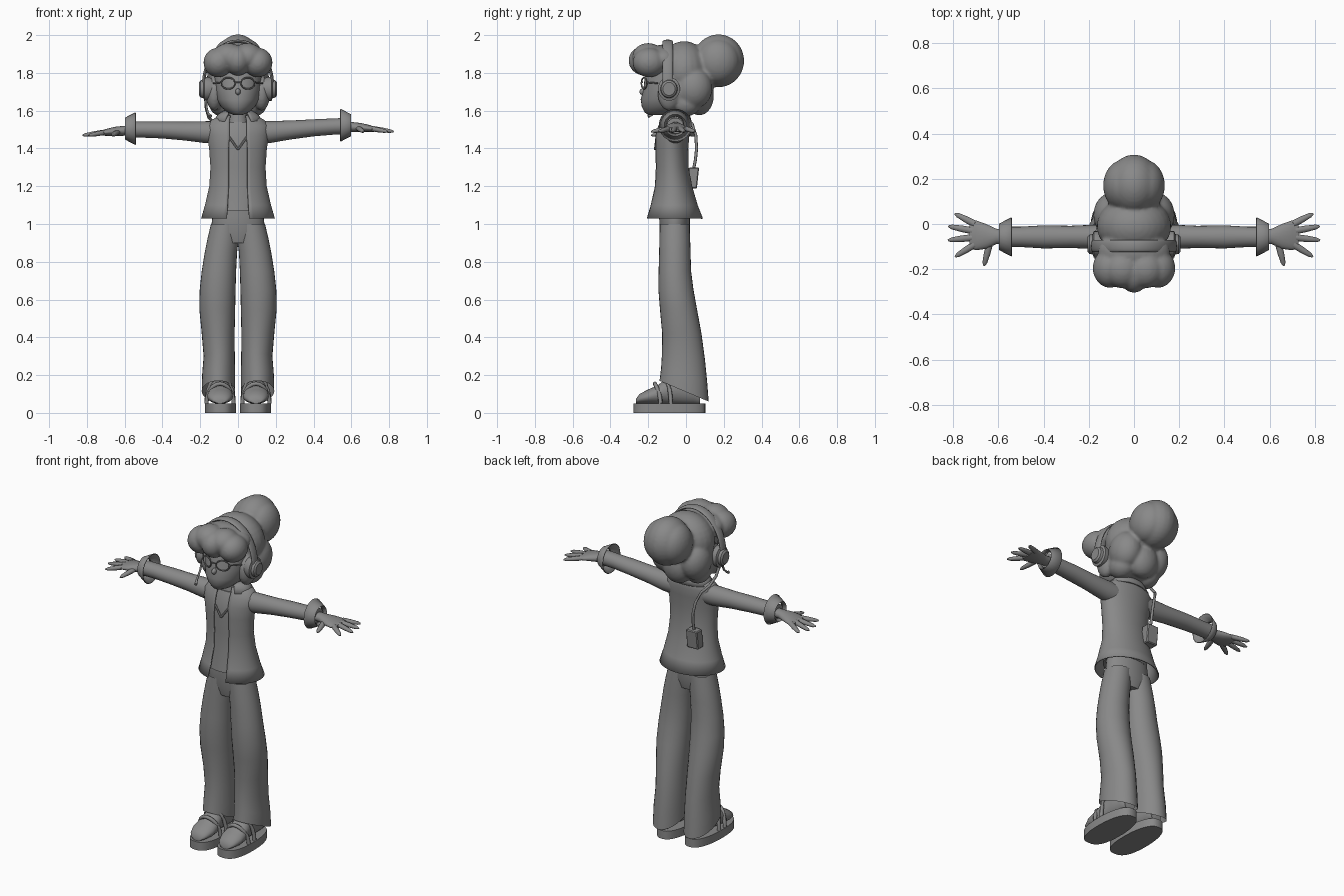
import bpy, bmesh, math
from mathutils import Vector as V

if "Cube" in bpy.data.objects:
    bpy.data.objects.remove(bpy.data.objects["Cube"])

grey = bpy.data.materials.new("plain grey")
grey.diffuse_color = (0.25, 0.25, 0.25, 1)
grey.use_nodes = True
grey.node_tree.nodes["Principled BSDF"].inputs["Base Color"].default_value = grey.diffuse_color


def finish(name, bm, smooth=True, angle=50):
    bmesh.ops.recalc_face_normals(bm, faces=bm.faces)
    me = bpy.data.meshes.new(name)
    bm.to_mesh(me)
    bm.free()
    me.materials.append(grey)
    ob = bpy.data.objects.new(name, me)
    bpy.context.collection.objects.link(ob)
    if smooth:
        bpy.ops.object.select_all(action='DESELECT')
        ob.select_set(True)
        bpy.context.view_layer.objects.active = ob
        bpy.ops.object.shade_smooth_by_angle(angle=math.radians(angle))
    return ob


def loft(name, rings, n=24, cap=True, gaps=None, angle=50):
    """Skin over rings (centre, u axis, v axis); gaps leave an opening at -v."""
    bm = bmesh.new()
    rows = []
    for i, (c, u, v) in enumerate(rings):
        c, u, v = V(c), V(u), V(v)
        row = []
        for k in range(n):
            if gaps:
                g = math.asin(min(1, gaps[i] / u.length))
                a = g + (2 * math.pi - 2 * g) * k / (n - 1)
            else:
                a = 2 * math.pi * k / n
            row.append(bm.verts.new(c + u * math.sin(a) - v * math.cos(a)))
        rows.append(row)
    for a, b in zip(rows, rows[1:]):
        for k in range(n - 1 if gaps else n):
            j = (k + 1) % n
            bm.faces.new((a[k], a[j], b[j], b[k]))
    if cap and not gaps:
        bm.faces.new(rows[0])
        bm.faces.new(rows[-1])
    return finish(name, bm, angle=angle)


def flat_ring(z, rx, y0, y1, x=0, tilt=0):
    return ((x, (y0 + y1) / 2, z), (rx, 0, 0), (0, (y1 - y0) / 2, tilt))


def tube(name, pts, radii, n=10, flat=1.0):
    """Round tube along points; flat squashes it vertically."""
    pts = [V(p) for p in pts]
    rings = []
    for i, p in enumerate(pts):
        t = (pts[min(i + 1, len(pts) - 1)] - pts[max(i - 1, 0)]).normalized()
        ref = V((0, 0, 1)) if abs(t.z) < 0.9 else V((0, 1, 0))
        u = t.cross(ref).normalized()
        r = radii[i] if isinstance(radii, (list, tuple)) else radii
        rings.append((p, u * r, u.cross(t) * r * flat))
    return loft(name, rings, n)


def ball(bm, c, r):
    vs = bmesh.ops.create_uvsphere(bm, u_segments=24, v_segments=16, radius=1)["verts"]
    for v in vs:
        v.co = V((c[0] + v.co.x * r[0], c[1] + v.co.y * r[1], c[2] + v.co.z * r[2]))


# Jacket with open front, flared hem
jacket_rows = [(1.03, .195, -.215, .09, .06), (1.1, .175, -.193, .062, .055),
               (1.2, .152, -.17, .033, .05), (1.3, .146, -.165, .014, .05),
               (1.4, .153, -.167, .012, .05), (1.47, .165, -.165, .018, .045),
               (1.52, .168, -.15, .022, .045), (1.55, .14, -.135, .018, .045),
               (1.575, .1, -.125, .01, .04)]
jacket = loft("jacket", [flat_ring(*r[:4]) for r in jacket_rows], 48, gaps=[r[4] for r in jacket_rows])
jacket.modifiers.new("cloth", 'SOLIDIFY').thickness = 0.006
# Shirt, neck and jacket collar
loft("shirt", [flat_ring(1.07, .135, -.178, .02), flat_ring(1.2, .135, -.16, .015),
               flat_ring(1.3, .13, -.156, .002), flat_ring(1.4, .138, -.158, 0),
               flat_ring(1.48, .14, -.152, .005), flat_ring(1.54, .1, -.125, 0)], 32)
loft("neck", [flat_ring(1.5, .06, -.13, -.02), flat_ring(1.56, .048, -.115, -.025),
              flat_ring(1.66, .045, -.11, -.02)], 20)
collar = loft("collar", [flat_ring(1.545, .135, -.145, .03), flat_ring(1.58, .105, -.13, .02),
                         flat_ring(1.6, .075, -.12, .005)], 32, gaps=[.07, .055, .045])
collar.modifiers.new("cloth", 'SOLIDIFY').thickness = 0.008

# Trousers
loft("trouser_waist", [flat_ring(.9, .1, -.125, .005), flat_ring(.96, .145, -.14, .02),
                       flat_ring(1.04, .135, -.142, .02), flat_ring(1.15, .125, -.14, .01)], 32)
leg_rows = [(.115, .015, .192, -.14, .12, -.055), (.2, .015, .19, -.132, .112, -.035),
            (.3, .017, .182, -.127, .1, -.015), (.42, .018, .192, -.126, .082, 0),
            (.55, .015, .205, -.138, .058, 0), (.65, .013, .203, -.146, .04, 0),
            (.75, .01, .192, -.145, .027, 0), (.85, .005, .176, -.142, .024, 0),
            (.92, -.004, .162, -.141, .022, 0), (1.0, -.01, .143, -.138, .018, 0)]
for s, side in ((-1, "left"), (1, "right")):
    loft(side + "_trouser_leg", [flat_ring(z, (b - a) / 2, y0, y1, s * (a + b) / 2, t)
                                 for z, a, b, y0, y1, t in leg_rows], 28, cap=False)
    # Sandal sole: rounded outline, extruded
    bm = bmesh.new()
    outline = []
    for k in range(40):
        a = 2 * math.pi * k / 40
        ca, sa = math.cos(a), math.sin(a)
        y = -.088 + .19 * math.copysign(abs(ca) ** .75, ca)
        w = .083 - .012 * max(0, ca)
        outline.append(bm.verts.new((s * .093 + w * math.copysign(abs(sa) ** .75, sa), y, 0)))
    face = bm.faces.new(outline)
    top = bmesh.ops.extrude_face_region(bm, geom=[face])["geom"]
    for e in top:
        if isinstance(e, bmesh.types.BMVert):
            e.co.z = .05
    finish(side + "_sole", bm, angle=40)
    # Foot and straps
    foot = [(-.265, .03, .062, .012), (-.245, .052, .075, .026), (-.2, .068, .086, .038),
            (-.15, .066, .096, .05), (-.1, .056, .115, .07), (-.03, .052, .13, .085),
            (.04, .05, .12, .075), (.075, .035, .09, .045)]
    loft(side + "_foot", [((s * .095, y, z), (r, 0, 0), (0, 0, h)) for y, r, z, h in foot], 24)
    for y, h, nm in ((-.165, .155, "toe_strap"), (-.11, .195, "ankle_strap")):
        path = [(s * .095 + .072 * math.cos(a), y + .03 * math.cos(a) ** 2,
                 .05 + (h - .05) * math.sin(a)) for a in [math.pi * k / 12 for k in range(13)]]
        tube(side + "_" + nm, path, .011, 8)

    # Sleeve, turned-back cuff
    d = .02 if s > 0 else 0
    loft(side + "_sleeve", [((s * x, -.057, z + d * max(0, (x - .15) / .45)), (0, ry, 0), (0, 0, rz))
                            for x, z, ry, rz in ((.09, 1.485, .055, .06), (.17, 1.486, .054, .058),
                                                 (.28, 1.492, .049, .05), (.4, 1.498, .051, .045),
                                                 (.5, 1.5, .045, .043), (.58, 1.5, .045, .043))], 24)
    cuff = loft(side + "_cuff", [((s * x, -.057, 1.505 + d * .9), (0, r, 0), (0, 0, r))
                                 for x, r in ((.58, .045), (.598, .058), (.543, .087))],
                24, cap=False, angle=35)
    cuff.modifiers.new("cloth", 'SOLIDIFY').thickness = .005
    # Hand with five fingers
    hz = 1.493 + d
    loft(side + "_palm", [((s * x, y, hz + dz), (0, ry, 0), (0, 0, rz)) for x, y, dz, ry, rz in
                          ((.56, -.055, .003, .032, .025), (.61, -.055, 0, .034, .026),
                           (.655, -.055, -.003, .055, .024), (.7, -.05, -.008, .066, .018),
                           (.728, -.048, -.012, .06, .012))], 20)
    for nm, base, tip in (("little_finger", (.705, .0), (.793, .046)),
                          ("ring_finger", (.715, -.03), (.822, -.01)),
                          ("middle_finger", (.715, -.06), (.824, -.072)),
                          ("index_finger", (.705, -.09), (.792, -.145)),
                          ("thumb", (.64, -.09), (.664, -.185))):
        b, t = V((s * base[0], base[1], hz - .008)), V((s * tip[0], tip[1], hz - .024))
        tube(side + "_" + nm, [b, b.lerp(t, .45), b.lerp(t, .85), t],
             [.016, .015, .011, .004], 10, .85)

    # Headphone cup
    loft(side + "_ear_cup", [((s * x, -.09, 1.715), (0, r, 0), (0, 0, r * 1.08))
                             for x, r in ((.13, .05), (.158, .058), (.178, .058), (.183, .045),
                                          (.198, .042), (.206, .032))], 28, angle=35)
    # Spectacle rim
    rim = [(s * (.052 + .036 * math.cos(a)), -.222 + .014 * math.cos(a), 1.745 + .03 * math.sin(a))
           for a in [2 * math.pi * k / 20 for k in range(21)]]
    tube(side + "_spectacle_rim", rim, .004, 6)
    tube(side + "_spectacle_arm", [(s * .088, -.208, 1.75), (s * .13, -.15, 1.745)], .004, 6)
    # Shirt neckline trim
    tube(side + "_neckline", [(0, -.164, 1.395), (s * .046, -.156, 1.46)], .006, 6)

# Face with rounded jaw
loft("head", [flat_ring(1.578, .025, -.2, -.09), flat_ring(1.59, .055, -.218, -.04),
              flat_ring(1.62, .09, -.234, .0), flat_ring(1.66, .112, -.24, .02),
              flat_ring(1.71, .122, -.226, .03), flat_ring(1.78, .125, -.218, .03),
              flat_ring(1.86, .11, -.19, .02)], 32)
bm = bmesh.new()
ball(bm, (0, -.225, 1.7), (.014, .022, .018))
finish("nose", bm)
tube("spectacle_bridge", [(-.018, -.23, 1.75), (.018, -.23, 1.75)], .004, 6)

# Hair: merged soft lumps for crown, nape, fringe and bun
bm = bmesh.new()
ball(bm, (0, -.01, 1.81), (.165, .135, .158))
ball(bm, (0, .0, 1.71), (.165, .115, .13))
ball(bm, (0, .07, 1.68), (.095, .078, .105))
for s in (-1, 1):
    ball(bm, (s * .095, .04, 1.72), (.085, .1, .11))
    ball(bm, (s * .085, 0, 1.64), (.07, .08, .07))
    ball(bm, (s * .125, -.09, 1.69), (.045, .06, .09))
    ball(bm, (s * .105, -.195, 1.855), (.078, .088, .078))
    ball(bm, (s * .05, -.2, 1.885), (.085, .085, .073))
    ball(bm, (s * .045, .17, 1.86), (.092, .115, .12))
ball(bm, (0, -.215, 1.865), (.07, .09, .08))
ball(bm, (0, -.12, 1.87), (.16, .1, .08))
ball(bm, (0, .172, 1.864), (.115, .136, .14))
hair = finish("hair", bm)
rm = hair.modifiers.new("merge", 'REMESH')
rm.mode, rm.voxel_size, rm.use_smooth_shade = 'VOXEL', .009, True
sm = hair.modifiers.new("soften", 'SMOOTH')
sm.factor, sm.iterations = .5, 4

# Headphone band
loft("headband", [((.182 * math.cos(a), -.097, 1.735 + .232 * math.sin(a)), (0, .027, 0),
                   (.009 * math.cos(a), 0, .009 * math.sin(a)))
                  for a in [math.pi * k / 32 for k in range(33)]], 16)
# Microphone, cable and belt box
tube("microphone_boom", [(-.172, -.1, 1.67), (-.168, -.125, 1.62), (-.158, -.17, 1.585),
                         (-.145, -.2, 1.57)], [.006, .006, .006, .009], 8)
tube("cable", [(-.172, -.08, 1.67), (-.168, -.05, 1.61), (-.155, -.005, 1.565), (-.125, .033, 1.53),
               (-.1, .052, 1.47), (-.086, .056, 1.4), (-.083, .05, 1.34), (-.083, .04, 1.29)], .008, 8)
bm = bmesh.new()
bmesh.ops.create_cube(bm, size=1)
for v in bm.verts:
    v.co = V((-.083 + v.co.x * .075, .036 + v.co.y * .055 - v.co.z * -.012, 1.243 + v.co.z * .112))
bmesh.ops.bevel(bm, geom=bm.edges[:], offset=.005, segments=1, affect='EDGES')
finish("belt_box", bm, smooth=False)
